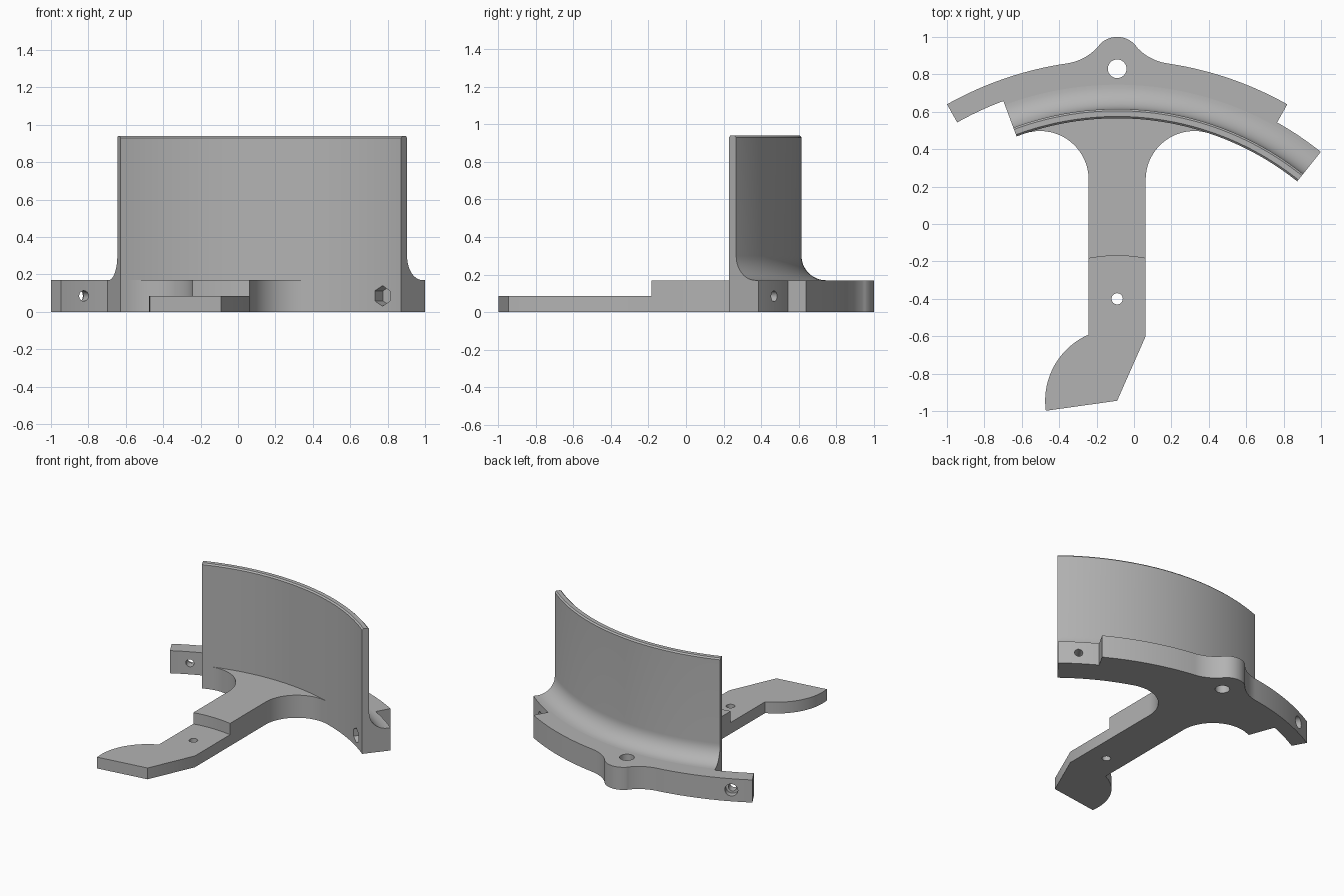
import bpy, bmesh
from math import sin, cos, radians, ceil
from mathutils import Matrix, Vector

if "Cube" in bpy.data.objects:
    bpy.data.objects.remove(bpy.data.objects["Cube"])

OX, OY = -0.09, -0.978             # common centre of the ring arcs
R_IN, R_MID, R_OUT = 1.543, 1.745, 1.856
A_LEFT, A_RIGHT, A_TAB = -20.4, 38.6, 29.35
BASE_H, FOOT_H, WALL_H = 0.17, 0.085, 0.94
STEP_R, STEP_A = 0.808, 10.88

mat = bpy.data.materials.new("plain grey")
mat.use_nodes = True
grey = (0.45, 0.45, 0.45, 1)
mat.diffuse_color = grey
mat.node_tree.nodes["Principled BSDF"].inputs["Base Color"].default_value = grey


def arc(cx, cy, r, a0, a1, step=2.0):
    """Arc points; angles run clockwise from +y."""
    n = max(1, ceil(abs(a1 - a0) / step))
    angles = [radians(a0 + (a1 - a0) * i / n) for i in range(n + 1)]
    return [(cx + r * sin(a), cy + r * cos(a)) for a in angles]


def ring(r, a0, a1):
    return arc(OX, OY, r, a0, a1, 1.0)


def polar(r, a):
    return ring(r, a, a)[0]


def finish(bm, name):
    bmesh.ops.remove_doubles(bm, verts=bm.verts, dist=0.0005)
    bmesh.ops.recalc_face_normals(bm, faces=bm.faces)
    mesh = bpy.data.meshes.new(name)
    bm.to_mesh(mesh)
    bm.free()
    obj = bpy.data.objects.new(name, mesh)
    bpy.context.collection.objects.link(obj)
    mesh.materials.append(mat)
    return obj


def extrude(name, outline, height):
    bm = bmesh.new()
    face = bm.faces.new([bm.verts.new((x, y, 0)) for x, y in outline])
    top = bmesh.ops.extrude_face_region(bm, geom=[face])["geom"]
    for v in top:
        if isinstance(v, bmesh.types.BMVert):
            v.co.z = height
    return finish(bm, name)


def select_only(obj):
    bpy.ops.object.select_all(action='DESELECT')
    obj.select_set(True)
    bpy.context.view_layer.objects.active = obj


def drill(target, start, end, radius, sides=32):
    """Cut a round or polygonal hole between two points."""
    start, end = Vector(start), Vector(end)
    z = (end - start).normalized()
    y = Vector((0, 0, 1)) if abs(z.z) < 0.5 else Vector((0, 1, 0))
    m = Matrix((y.cross(z), y, z)).transposed().to_4x4()
    m.translation = (start + end) / 2
    bm = bmesh.new()
    bmesh.ops.create_cone(bm, cap_ends=True, segments=sides, radius1=radius,
                          radius2=radius, depth=(end - start).length, matrix=m)
    cutter = finish(bm, "hole_cutter")
    cutter.hide_render = True
    mod = target.modifiers.new("hole", 'BOOLEAN')
    mod.operation, mod.solver, mod.object = 'DIFFERENCE', 'EXACT', cutter
    select_only(target)
    bpy.ops.object.modifier_apply(modifier=mod.name)
    bpy.data.objects.remove(cutter)


def radial_drill(target, angle, r0, r1, radius, sides=32):
    drill(target, (*polar(r0, angle), 0.085), (*polar(r1, angle), 0.085), radius, sides)


# Base plate: ring segments, rear lug and filleted stem in one outline
outline = ring(STEP_R, STEP_A, -STEP_A)
outline += arc(OX - 0.4125, 0.237, 0.26, 90, -18.75)
outline += ring(R_IN, -18.75, A_LEFT)
outline += ring(R_MID, A_LEFT, -A_TAB)
outline += ring(R_OUT, -A_TAB, -8.35)
outline += arc(*polar(2.136, -8.35), 0.28, 171.65, 130.5)
outline += arc(OX, 0.87, 0.13, -49.5, 49.5, 4)
outline += arc(*polar(2.136, 8.35), 0.28, -130.5, -171.65)
outline += ring(R_OUT, 8.35, A_TAB)
outline += ring(R_MID, A_TAB, A_RIGHT)
outline += ring(R_IN, A_RIGHT, 18.75)
outline += arc(OX + 0.4125, 0.237, 0.26, 18.75, -90)
# Drop repeated joints between neighbouring arcs
outline = [p for i, p in enumerate(outline)
           if (Vector(p) - Vector(outline[i - 1])).length > 0.002]
base = extrude("base_plate", outline, BASE_H)

# Lug hole, screw tab with counterbore, and nut pocket at the far end
drill(base, (OX, 0.83, -0.1), (OX, 0.83, 0.3), 0.05)
tab_a = (A_LEFT - A_TAB) / 2
radial_drill(base, tab_a, 1.70, 1.90, 0.028)
radial_drill(base, tab_a, 1.81, 1.90, 0.045)
end_a = (A_TAB + A_RIGHT) / 2
radial_drill(base, end_a, 1.50, 1.80, 0.028)
radial_drill(base, end_a, 1.50, 1.62, 0.055, 6)

# Thin foot with a rounded heel
foot_outline = ring(STEP_R, -STEP_A, STEP_A) + [(0.0625, -0.6), (OX, -0.945)]
foot_outline += arc(OX, -0.945, 0.385, -98, -23.5)
foot = extrude("foot", foot_outline, FOOT_H)
drill(foot, (OX, -0.4, -0.1), (OX, -0.4, 0.2), 0.03)

# Curved wall: filleted profile swept around the ring centre
profile = [(R_IN, BASE_H), (R_IN, 0.93), (1.553, WALL_H), (1.583, WALL_H), (1.593, 0.93)]
profile += arc(1.723, 0.30, 0.13, -90, -180, 7.5)
profile += [(R_MID, BASE_H)]
bm = bmesh.new()
steps = 59
rows = []
for i in range(steps + 1):
    a = A_LEFT + (A_RIGHT - A_LEFT) * i / steps
    rows.append([bm.verts.new((*polar(r, a), z)) for r, z in profile])
for r0, r1 in zip(rows, rows[1:]):
    for j in range(len(profile) - 1):
        bm.faces.new((r0[j], r0[j + 1], r1[j + 1], r1[j]))
for row in (rows[0], rows[-1]):
    bm.faces.new(row[:-1])
# Trim the flat strip lying on the plate
bmesh.ops.delete(bm, geom=[v for row in rows for v in row[-1:]], context='VERTS')
wall = finish(bm, "curved_wall")

for obj in (base, foot, wall):
    select_only(obj)
    bpy.ops.object.shade_smooth_by_angle(angle=radians(30))
